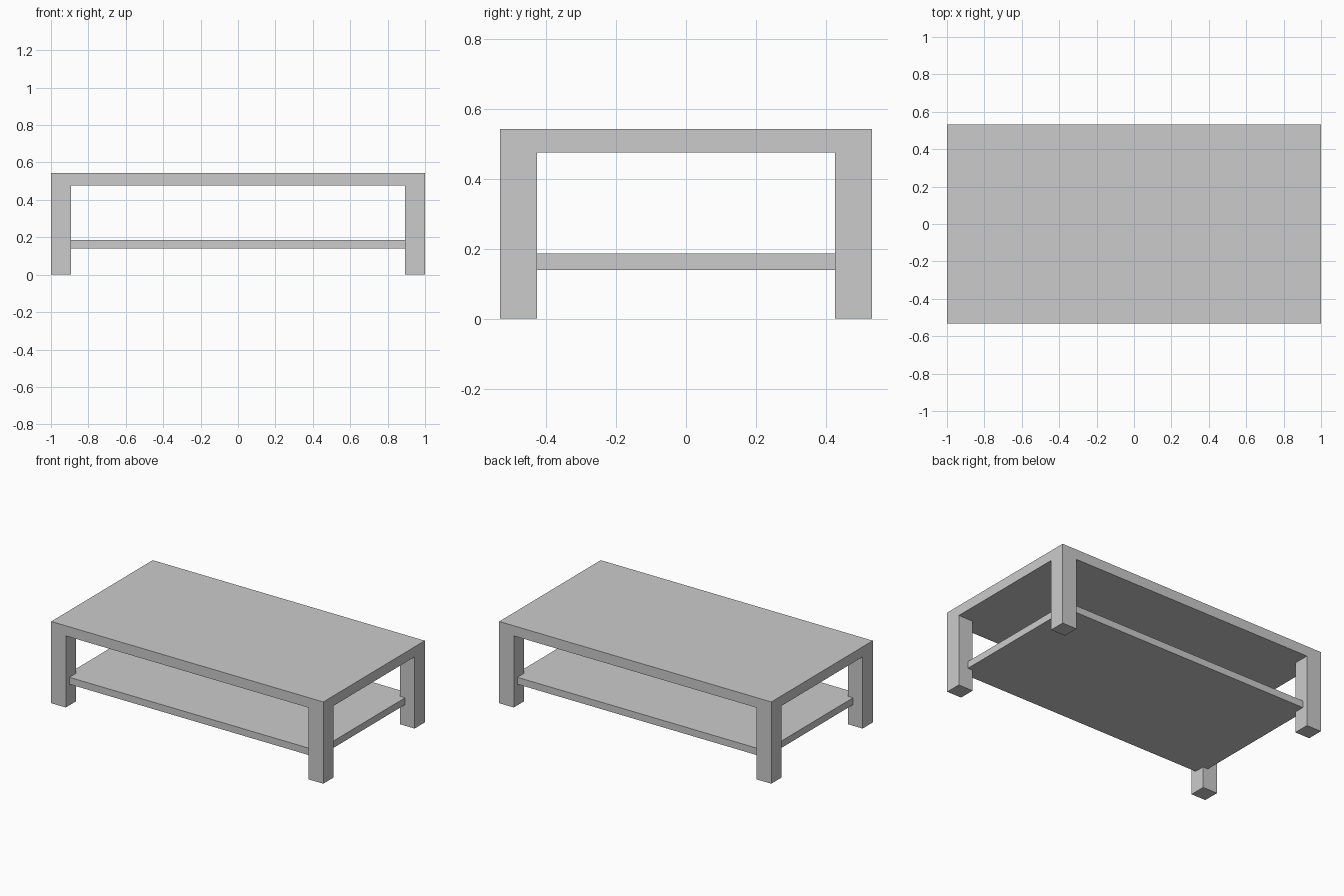
import bpy

# Remove the default cube
cube = bpy.data.objects.get("Cube")
if cube:
    bpy.data.objects.remove(cube, do_unlink=True)

# Overall proportions
HALF_X, HALF_Y, HEIGHT = 1.0, 0.533, 0.543
LEG = 0.107
TOP_UNDERSIDE = 0.476

# Plain grey finish
grey = bpy.data.materials.new("plain grey")
grey.use_nodes = True
color = (0.6, 0.6, 0.6, 1)
grey.diffuse_color = color
grey.node_tree.nodes["Principled BSDF"].inputs["Base Color"].default_value = color


def box(name, low, high):
    """Add a flat-shaded box spanning two opposite corners."""
    centre = [(a + b) / 2 for a, b in zip(low, high)]
    bpy.ops.mesh.primitive_cube_add(size=1, location=centre)
    part = bpy.context.object
    part.name = name
    part.scale = [b - a for a, b in zip(low, high)]
    bpy.ops.object.transform_apply(location=False, rotation=False, scale=True)
    part.data.materials.append(grey)
    return part


# Table top
box("table_top", (-HALF_X, -HALF_Y, TOP_UNDERSIDE), (HALF_X, HALF_Y, HEIGHT))

# Lower shelf, let into the legs at its corners
box("lower_shelf", (-0.93, -0.495, 0.14), (0.93, 0.495, 0.186))

# Four square corner legs, flush with the edges of the top
for x_side, x_name in ((-1, "right"), (1, "left")):
    for y_side, y_name in ((-1, "front"), (1, "back")):
        xs = sorted((x_side * HALF_X, x_side * (HALF_X - LEG)))
        ys = sorted((y_side * HALF_Y, y_side * (HALF_Y - LEG)))
        box(f"{y_name}_{x_name}_leg", (xs[0], ys[0], 0), (xs[1], ys[1], TOP_UNDERSIDE))
